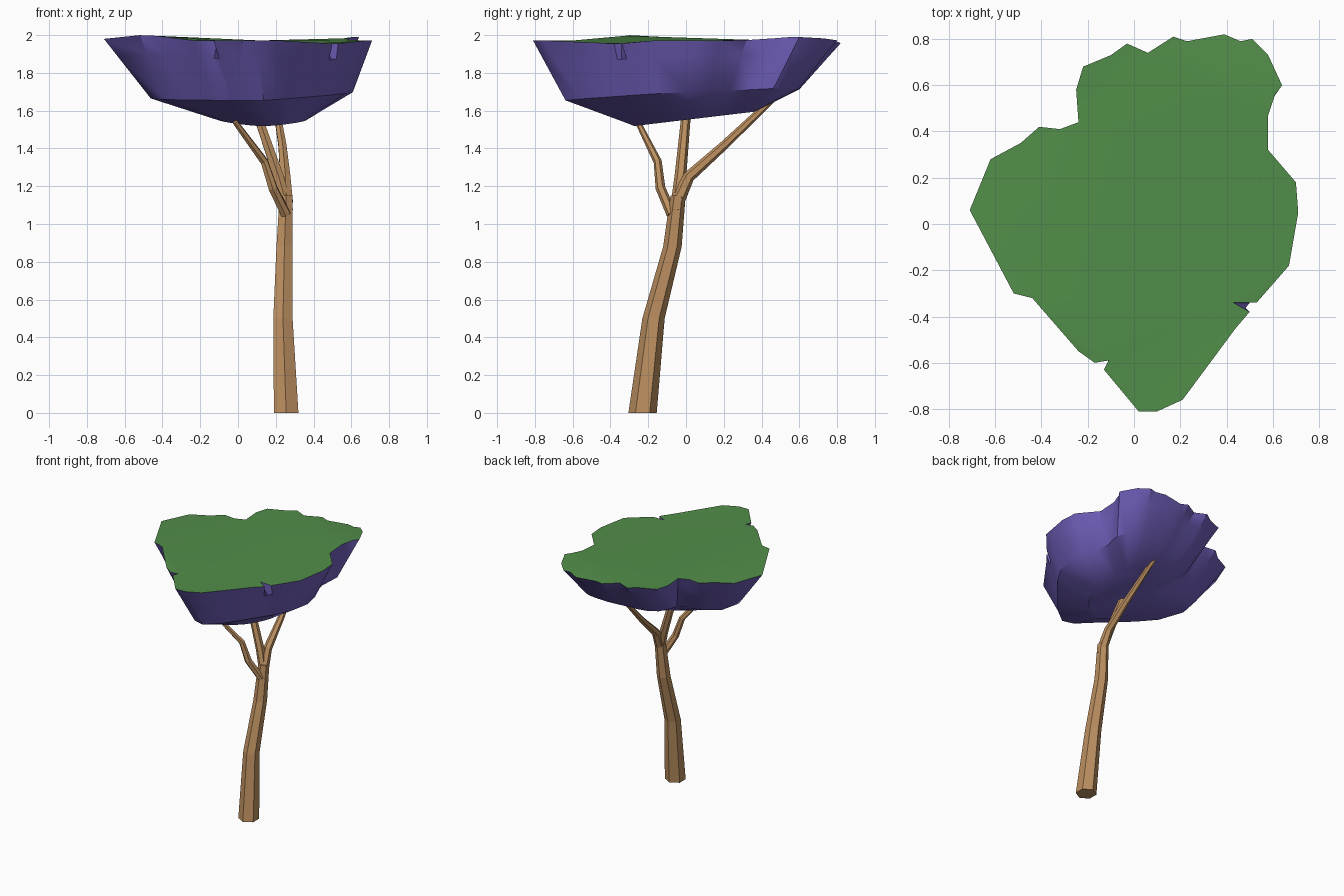
import bpy
import bmesh
import math
from mathutils import Vector

default = bpy.data.objects.get("Cube")
if default:
    bpy.data.objects.remove(default, do_unlink=True)


def make_material(name, colour):
    mat = bpy.data.materials.new(name)
    mat.use_nodes = True
    mat.diffuse_color = (*colour, 1)
    mat.node_tree.nodes["Principled BSDF"].inputs["Base Color"].default_value = (*colour, 1)
    return mat


BARK = make_material("brown bark", (0.5, 0.275, 0.117))
LEAF = make_material("green leaf top", (0.085, 0.27, 0.068))
UNDER = make_material("purple leaf underside", (0.165, 0.115, 0.5))


def finish(name, bm, materials):
    bmesh.ops.recalc_face_normals(bm, faces=bm.faces)
    mesh = bpy.data.meshes.new(name)
    bm.to_mesh(mesh)
    bm.free()
    for mat in materials:
        mesh.materials.append(mat)
    obj = bpy.data.objects.new(name, mesh)
    bpy.context.collection.objects.link(obj)
    return obj


def bridge(bm, lower, upper):
    count = len(lower)
    for i in range(count):
        j = (i + 1) % count
        bm.faces.new((lower[i], lower[j], upper[j], upper[i]))


def limb(name, path, level=False, sides=6):
    """Faceted tapering tube along (x, y, z, radius) stations."""
    bm = bmesh.new()
    points = [Vector(p[:3]) for p in path]
    rings = []
    for i, p in enumerate(points):
        along = points[min(i + 1, len(points) - 1)] - points[max(i - 1, 0)]
        if level:
            along = Vector((0, 0, 1))
        along.normalize()
        u = (Vector((1, 0, 0)) - along * along.x).normalized()
        v = along.cross(u)
        ring = []
        for k in range(sides):
            a = math.tau * (k + 0.5) / sides
            offset = u * math.cos(a) + v * math.sin(a)
            ring.append(bm.verts.new(p + offset * path[i][3]))
        if rings:
            bridge(bm, rings[-1], ring)
        rings.append(ring)
    bm.faces.new(rings[0])
    bm.faces.new(rings[-1])
    return finish(name, bm, [BARK])


# Leaning trunk and three branches
limb("trunk", [(0.255, -0.23, 0, 0.075), (0.238, -0.172, 0.5, 0.059),
               (0.246, -0.072, 0.88, 0.049), (0.255, -0.042, 1.15, 0.04)], level=True)
limb("back_branch", [(0.257, -0.045, 1.12, 0.038), (0.25, 0.015, 1.25, 0.031),
                     (0.235, 0.2, 1.415, 0.024), (0.19, 0.49, 1.69, 0.016)])
limb("middle_branch", [(0.265, -0.055, 1.07, 0.031), (0.215, -0.03, 1.25, 0.031),
                       (0.105, 0.0, 1.57, 0.025)])
limb("front_branch", [(0.255, -0.075, 1.05, 0.028), (0.185, -0.135, 1.19, 0.026),
                      (0.14, -0.15, 1.33, 0.022), (-0.015, -0.255, 1.54, 0.015)])

# Rim of the canopy, counted clockwise from the left tip
RIM = [(-.71, .06), (-.62, .28), (-.49, .35), (-.41, .42), (-.32, .41), (-.24, .44),
       (-.25, .58), (-.22, .68), (-.1, .73), (-.03, .78), (.06, .74), (.17, .81),
       (.23, .79), (.39, .82), (.46, .79), (.51, .8), (.58, .73), (.64, .6),
       (.61, .56), (.58, .47), (.58, .32), (.7, .18), (.71, .05), (.67, -.18),
       (.53, -.34), (.43, -.34), (.5, -.38), (.44, -.45), (.21, -.76), (.1, -.81),
       (.02, -.81), (-.13, -.63), (-.11, -.59), (-.17, -.6), (-.24, -.55),
       (-.44, -.32), (-.52, -.3)]
# Gentle rises and dips of the rim: x, y, height
BUMPS = [(-.5, -.3, .028), (.5, -.38, -.018), (.58, .6, .02), (.3, .85, -.02), (-.7, .06, .008)]


def rim_height(x, y):
    return 1.972 + sum(h * math.exp(-((x - a) ** 2 + (y - b) ** 2) / 0.03)
                       for a, b, h in BUMPS)


def soften(points, passes):
    """Average neighbouring outline points to fade out the lobes."""
    for _ in range(passes):
        count = len(points)
        points = [((points[i - 1][0] + 2 * p[0] + points[(i + 1) % count][0]) / 4,
                   (points[i - 1][1] + 2 * p[1] + points[(i + 1) % count][1]) / 4)
                  for i, p in enumerate(points)]
    return points


# The two nicks only cut the rim, so the wall below them is filled
filled = list(RIM)
for nick, point in (((.43, -.34), (.515, -.36)), ((-.11, -.59), (-.15, -.615))):
    filled[RIM.index(nick)] = point

# Canopy: green top, steep sides, shallow sloping underside
bm = bmesh.new()
top = [bm.verts.new((x, y, rim_height(x, y))) for x, y in RIM]
middle = [bm.verts.new((0.05 + 0.8 * x, -0.02 + 0.775 * y, 1.68 + 0.035 * y + 0.025 * x))
          for x, y in soften(filled, 1)]
upper = [bm.verts.new(Vector((x, y, rim_height(x, y))).lerp(low.co, 0.3))
         for (x, y), low in zip(filled, middle)]
bottom = [bm.verts.new((0.11 + 0.4 * x, 0.03 + 0.42 * y, 1.555 + 0.05 * y))
          for x, y in soften(filled, 4)]
bridge(bm, upper, top)
bridge(bm, middle, upper)
bridge(bm, bottom, middle)
bm.faces.new(bottom)
cap = bm.faces.new(top)
cap.material_index = 1
bmesh.ops.triangulate(bm, faces=[cap])
canopy = finish("canopy", bm, [UNDER, LEAF])
bpy.ops.object.select_all(action="DESELECT")
canopy.select_set(True)
bpy.context.view_layer.objects.active = canopy
bpy.ops.object.shade_smooth_by_angle(angle=math.radians(35))
